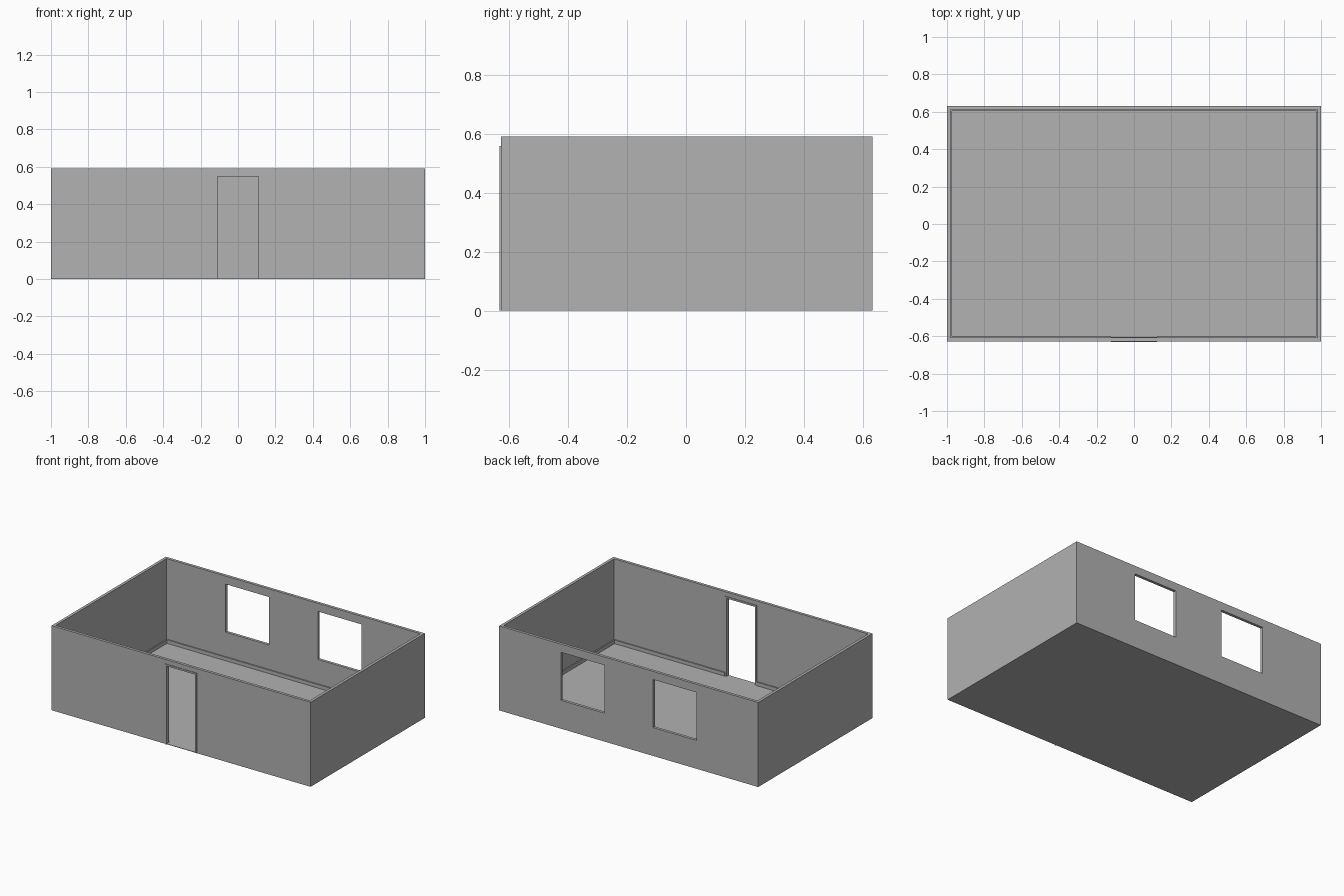
import bpy
import bmesh
from mathutils import Matrix, Vector

if "Cube" in bpy.data.objects:
    bpy.data.objects.remove(bpy.data.objects["Cube"], do_unlink=True)

GREY = 0.445
plaster = bpy.data.materials.new("plain_grey")
plaster.use_nodes = True
plaster.diffuse_color = (GREY, GREY, GREY, 1)
plaster.node_tree.nodes["Principled BSDF"].inputs["Base Color"].default_value = (GREY, GREY, GREY, 1)

# Room dimensions
HALF_X, FRONT, BACK, HEIGHT = 1.0, -0.628, 0.632, 0.59
WALL, FLOOR = 0.02, 0.003
DOOR_HALF, DOOR_TOP = 0.11, 0.547
CASING, LIP = 0.012, 0.004
WINDOW_NEAR, WINDOW_FAR, SILL, HEAD = 0.188, 0.524, 0.198, 0.533
SKIRT, SKIRT_TOP = 0.008, 0.028


def make_boxes(name, boxes):
    """One object made of boxes, each given by its low and high corners."""
    bm = bmesh.new()
    for low, high in boxes:
        low, high = Vector(low), Vector(high)
        size = Matrix.Diagonal((*(high - low), 1))
        bmesh.ops.create_cube(bm, size=1, matrix=Matrix.Translation((low + high) / 2) @ size)
    mesh = bpy.data.meshes.new(name)
    bm.to_mesh(mesh)
    bm.free()
    mesh.materials.append(plaster)
    obj = bpy.data.objects.new(name, mesh)
    bpy.context.collection.objects.link(obj)
    return obj


def cut(target, name, boxes):
    """Cut boxes out of the target."""
    cutter = make_boxes(name, boxes)
    cutter.hide_render = True
    cutter.hide_set(True)
    mod = target.modifiers.new(name, "BOOLEAN")
    mod.operation = "DIFFERENCE"
    mod.solver = "EXACT"
    mod.object = cutter


inner_x, inner_front, inner_back = HALF_X - WALL, FRONT + WALL, BACK - WALL

# Walls and floor as one open shell
shell = make_boxes("walls_and_floor", [((-HALF_X, FRONT, 0), (HALF_X, BACK, HEIGHT))])
cut(shell, "room_cutter", [((-inner_x, inner_front, FLOOR), (inner_x, inner_back, 1))])
cut(shell, "door_cutter", [((-DOOR_HALF, FRONT - 0.1, FLOOR), (DOOR_HALF, inner_front + 0.1, DOOR_TOP))])
cut(shell, "window_cutter", [
    ((min(s * WINDOW_NEAR, s * WINDOW_FAR), inner_back - 0.1, SILL),
     (max(s * WINDOW_NEAR, s * WINDOW_FAR), BACK + 0.1, HEAD)) for s in (-1, 1)])

# Door casing: two posts and a head, on both faces of the front wall
outer = DOOR_HALF + CASING
for side, y0, y1 in (("outer", FRONT - LIP, FRONT), ("inner", inner_front, inner_front + LIP)):
    make_boxes(side + "_door_casing", [
        ((-outer, y0, 0), (-DOOR_HALF, y1, DOOR_TOP)),
        ((DOOR_HALF, y0, 0), (outer, y1, DOOR_TOP)),
        ((-outer, y0, DOOR_TOP), (outer, y1, DOOR_TOP + CASING))])

# Skirting boards around the room, broken at the doorway
make_boxes("skirting_boards", [
    ((-inner_x, inner_back - SKIRT, FLOOR), (inner_x, inner_back, SKIRT_TOP)),
    ((-inner_x, inner_front, FLOOR), (-inner_x + SKIRT, inner_back - SKIRT, SKIRT_TOP)),
    ((inner_x - SKIRT, inner_front, FLOOR), (inner_x, inner_back - SKIRT, SKIRT_TOP)),
    ((-inner_x + SKIRT, inner_front, FLOOR), (-outer, inner_front + SKIRT, SKIRT_TOP)),
    ((outer, inner_front, FLOOR), (inner_x - SKIRT, inner_front + SKIRT, SKIRT_TOP))])
